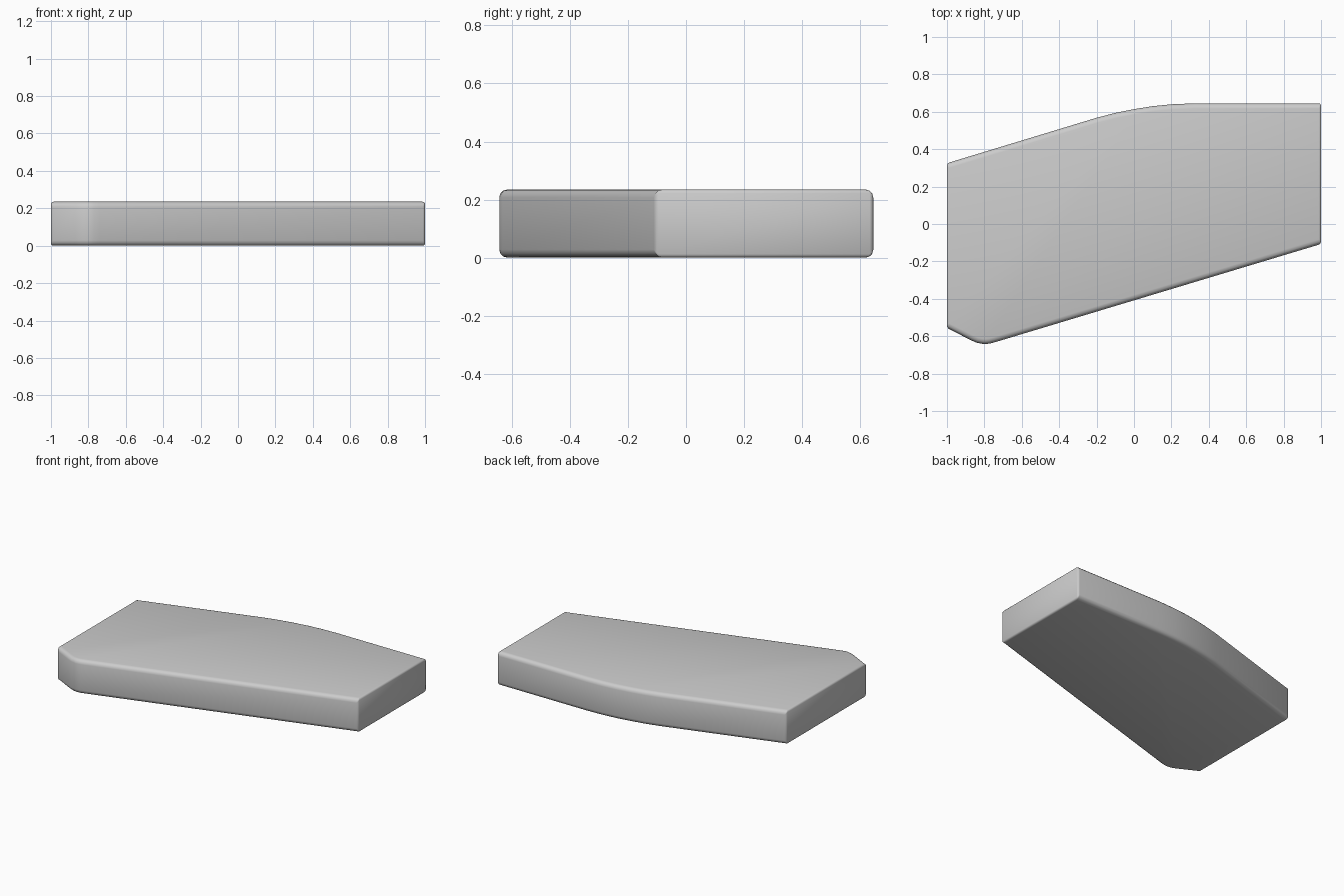
import bpy, bmesh

if "Cube" in bpy.data.objects:
    bpy.data.objects.remove(bpy.data.objects["Cube"])

H = 0.235
# Plan outline, counter-clockwise from the front right corner
outline = [(1, -0.107), (1, 0.645), (0.32, 0.645), (0.2, 0.64), (0.1, 0.63),
           (0.0, 0.614), (-0.1, 0.594), (-0.2, 0.568), (-1, 0.325),
           (-1, -0.556), (-0.87, -0.622), (-0.84, -0.635), (-0.8, -0.643),
           (-0.77, -0.639), (-0.74, -0.631)]

# Slab body: extrude the outline
bm = bmesh.new()
face = bm.faces.new([bm.verts.new((x, y, 0)) for x, y in outline])
ext = bmesh.ops.extrude_face_region(bm, geom=[face])
for v in ext["geom"]:
    if isinstance(v, bmesh.types.BMVert):
        v.co.z = H
bmesh.ops.recalc_face_normals(bm, faces=bm.faces[:])

# Rounded rims: wide along the long sides, tight at the two flat ends
weight = bm.edges.layers.float.new("bevel_weight_edge")
for e in bm.edges:
    a, b = (v.co for v in e.verts)
    at_end = abs(abs(a.x) - 1) < 1e-4 and abs(a.x - b.x) < 1e-4
    if at_end:
        e[weight] = 0.45
    elif abs(a.z - b.z) < 1e-4:
        e[weight] = 1.0

mesh = bpy.data.meshes.new("slab")
bm.to_mesh(mesh)
bm.free()
slab = bpy.data.objects.new("slab", mesh)
bpy.context.collection.objects.link(slab)

bevel = slab.modifiers.new("rounded_edges", "BEVEL")
bevel.limit_method = "WEIGHT"
bevel.width = 0.028
bevel.segments = 3

bpy.context.view_layer.objects.active = slab
slab.select_set(True)
bpy.ops.object.modifier_apply(modifier=bevel.name)
bpy.ops.object.shade_smooth_by_angle(angle=0.6)
